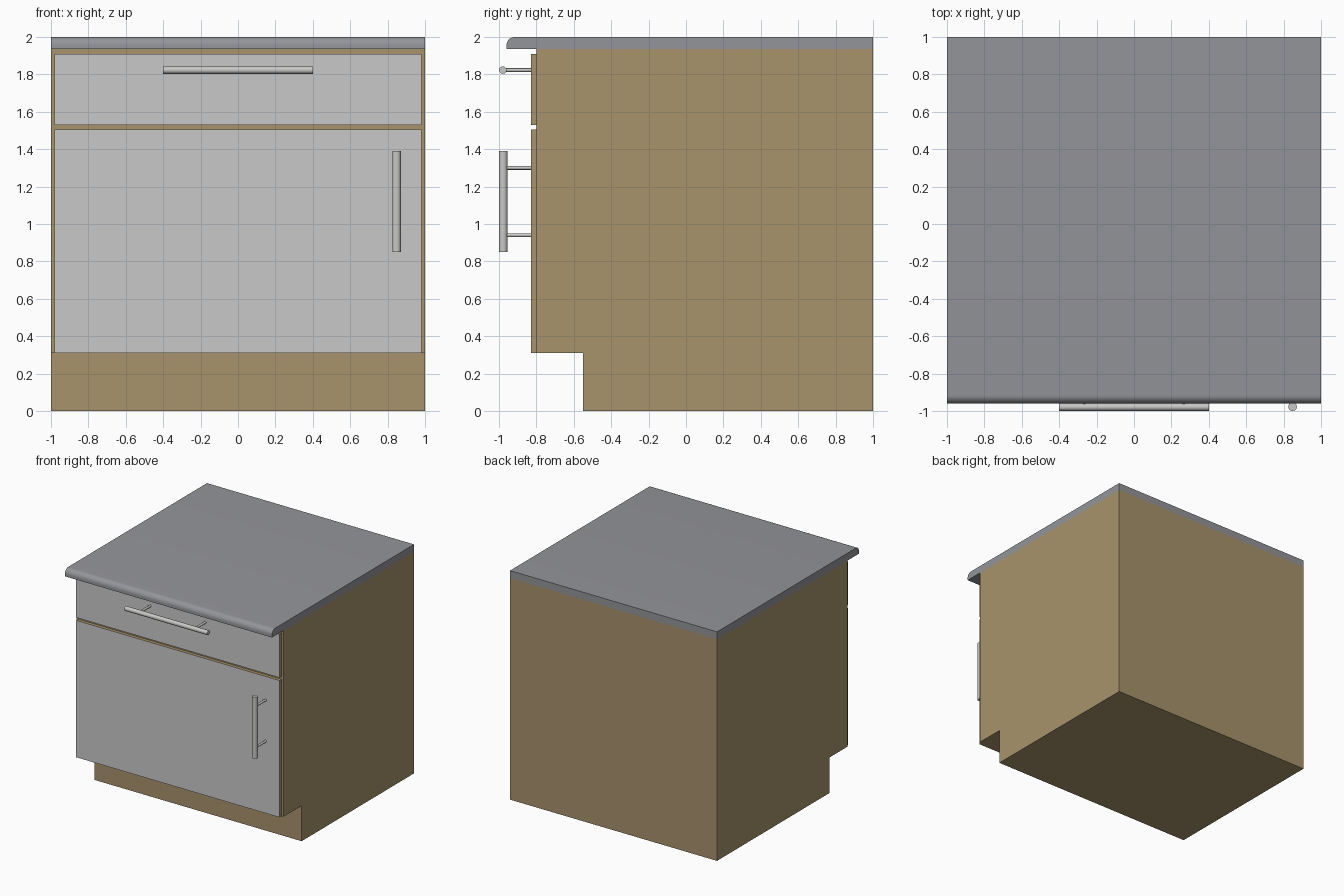
import bpy, bmesh, math
from mathutils import Vector

if "Cube" in bpy.data.objects:
    bpy.data.objects.remove(bpy.data.objects["Cube"])


def material(name, rgb):
    m = bpy.data.materials.new(name)
    m.diffuse_color = (*rgb, 1)
    m.use_nodes = True
    m.node_tree.nodes["Principled BSDF"].inputs["Base Color"].default_value = m.diffuse_color
    return m


WOOD = material("tan_wood", (0.392, 0.292, 0.150))
PANEL = material("light_grey_laminate", (0.584, 0.584, 0.584))
STONE = material("grey_worktop", (0.296, 0.301, 0.319))
METAL = material("brushed_metal", (0.58, 0.58, 0.57))


def finish(name, bm, mats, smooth=False):
    bmesh.ops.recalc_face_normals(bm, faces=bm.faces)
    me = bpy.data.meshes.new(name)
    bm.to_mesh(me)
    bm.free()
    for m in mats:
        me.materials.append(m)
    ob = bpy.data.objects.new(name, me)
    bpy.context.collection.objects.link(ob)
    if smooth:
        bpy.ops.object.select_all(action='DESELECT')
        ob.select_set(True)
        bpy.context.view_layer.objects.active = ob
        bpy.ops.object.shade_smooth_by_angle(angle=math.radians(40))
    return ob


def extrude_x(name, profile, x0, x1, mat, smooth=False):
    """Extrude a (y, z) profile along x."""
    bm = bmesh.new()
    face = bm.faces.new([bm.verts.new((x0, y, z)) for y, z in profile])
    new = bmesh.ops.extrude_face_region(bm, geom=[face])["geom"]
    verts = [g for g in new if isinstance(g, bmesh.types.BMVert)]
    bmesh.ops.translate(bm, verts=verts, vec=(x1 - x0, 0, 0))
    return finish(name, bm, [mat], smooth)


def front_panel(name, z0, z1):
    """Laminate-faced board with wooden edges."""
    profile = [(-0.83, z0), (-0.80, z0), (-0.80, z1), (-0.83, z1)]
    ob = extrude_x(name, profile, -0.982, 0.982, WOOD)
    ob.data.materials.append(PANEL)
    for p in ob.data.polygons:
        if p.normal.y < -0.9:
            p.material_index = 1


def rod(name, a, b, radius, sides=12):
    a, b = Vector(a), Vector(b)
    d = b - a
    bm = bmesh.new()
    bmesh.ops.create_cone(bm, cap_ends=True, segments=sides, radius1=radius,
                          radius2=radius, depth=d.length)
    bm.transform(d.to_track_quat('Z', 'Y').to_matrix().to_4x4())
    bmesh.ops.translate(bm, verts=bm.verts, vec=(a + b) / 2)
    finish(name, bm, [METAL], True)


def handle(name, centre, axis, length, radius):
    """Bar with two mounting posts running back to the panel."""
    c, ax = Vector(centre), Vector(axis)
    rod(name + "_bar", c - ax * length / 2, c + ax * length / 2, radius)
    for i, s in enumerate((-1, 1)):
        p = c + ax * s * length / 3
        rod(f"{name}_post_{i + 1}", p, (p.x, -0.825, p.z), 0.01, 10)


# Carcass with toe kick
extrude_x("cabinet_body", [(-0.55, 0), (1, 0), (1, 1.935), (-0.80, 1.935),
                           (-0.80, 0.31), (-0.55, 0.31)], -1, 1, WOOD)

# Worktop with rounded front edge
R = 0.045
arc = [(-0.96 + R - R * math.cos(t), 2 - R + R * math.sin(t))
       for t in (math.pi / 2 * i / 8 for i in range(9))]
extrude_x("worktop", [(1, 2), (1, 1.935), (-0.96, 1.935)] + arc, -1, 1, STONE, True)

# Drawer front and door
front_panel("drawer_front", 1.53, 1.91)
front_panel("door", 0.31, 1.505)

# Handles
handle("drawer_handle", (0, -0.979, 1.823), (1, 0, 0), 0.80, 0.020)
handle("door_handle", (0.848, -0.977, 1.12), (0, 0, 1), 0.54, 0.023)
